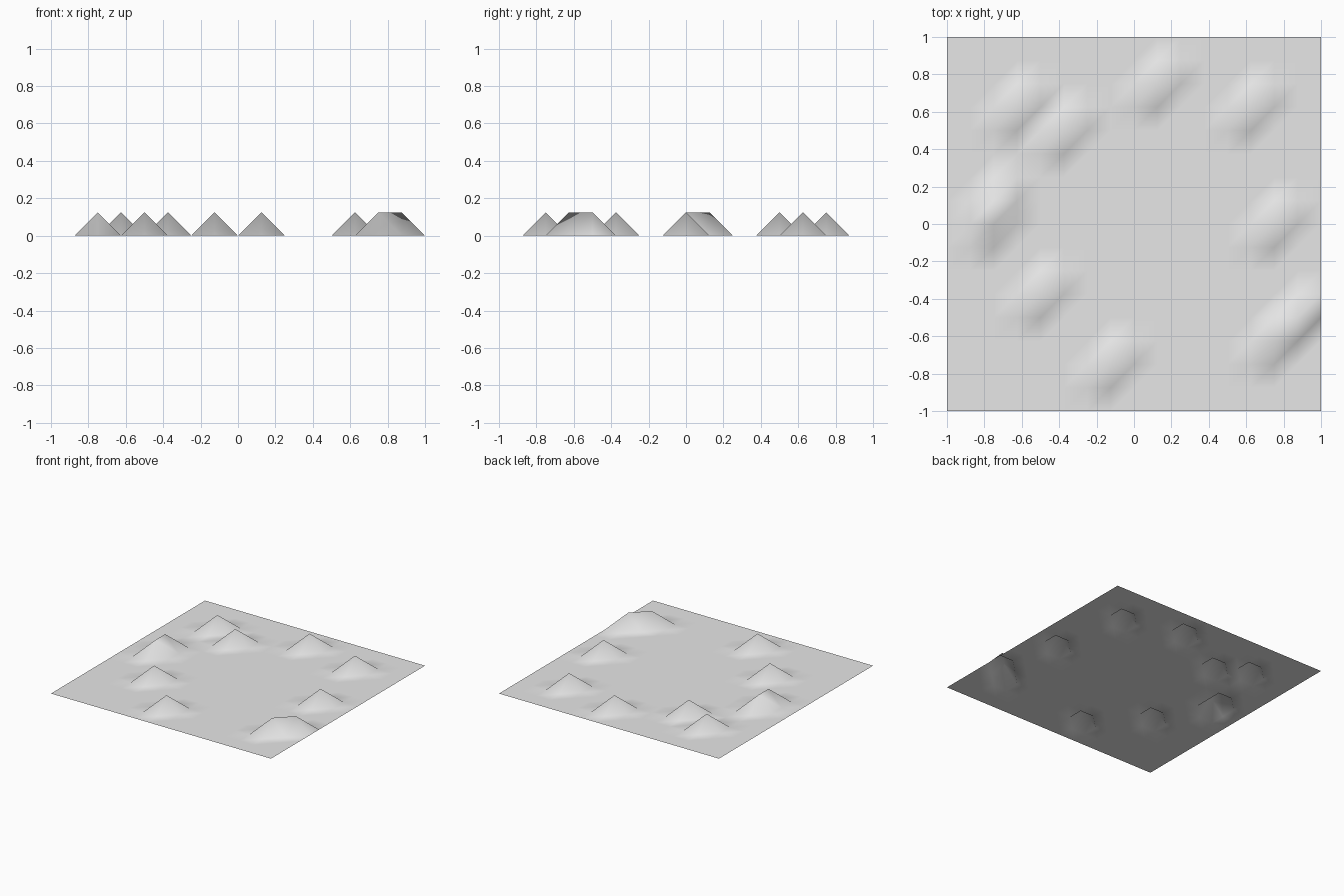
import bpy
import bmesh

cube = bpy.data.objects.get("Cube")
if cube:
    bpy.data.objects.remove(cube, do_unlink=True)

CELLS = 16
STEP = 2 / CELLS
HEIGHT = STEP

# Raised grid points, counted in cells from the centre
PEAKS = {
    (-5, 5), (-3, 4), (1, 6), (5, 5), (6, 0),
    (-4, -3), (-1, -6),
    (-6, 0), (-6, 1),      # long ridge
    (6, -5), (7, -4),      # diagonal ridge
}

# Plain grey ground material
grey = bpy.data.materials.new("light_grey")
grey.use_nodes = True
colour = (0.8, 0.8, 0.8, 1)
grey.diffuse_color = colour
grey.node_tree.nodes["Principled BSDF"].inputs["Base Color"].default_value = colour

# Flat square sheet
bm = bmesh.new()
bmesh.ops.create_grid(bm, x_segments=CELLS, y_segments=CELLS, size=1)

# Split every cell along the same diagonal
for face in list(bm.faces):
    low = min(face.verts, key=lambda v: v.co.x + v.co.y)
    high = max(face.verts, key=lambda v: v.co.x + v.co.y)
    bmesh.utils.face_split(face, low, high)

# Pull up the hills
for v in bm.verts:
    if (round(v.co.x / STEP), round(v.co.y / STEP)) in PEAKS:
        v.co.z = HEIGHT

for face in bm.faces:
    face.smooth = True
bm.normal_update()

mesh = bpy.data.meshes.new("hilly_ground")
bm.to_mesh(mesh)
bm.free()
mesh.materials.append(grey)
ground = bpy.data.objects.new("hilly_ground", mesh)
bpy.context.collection.objects.link(ground)
